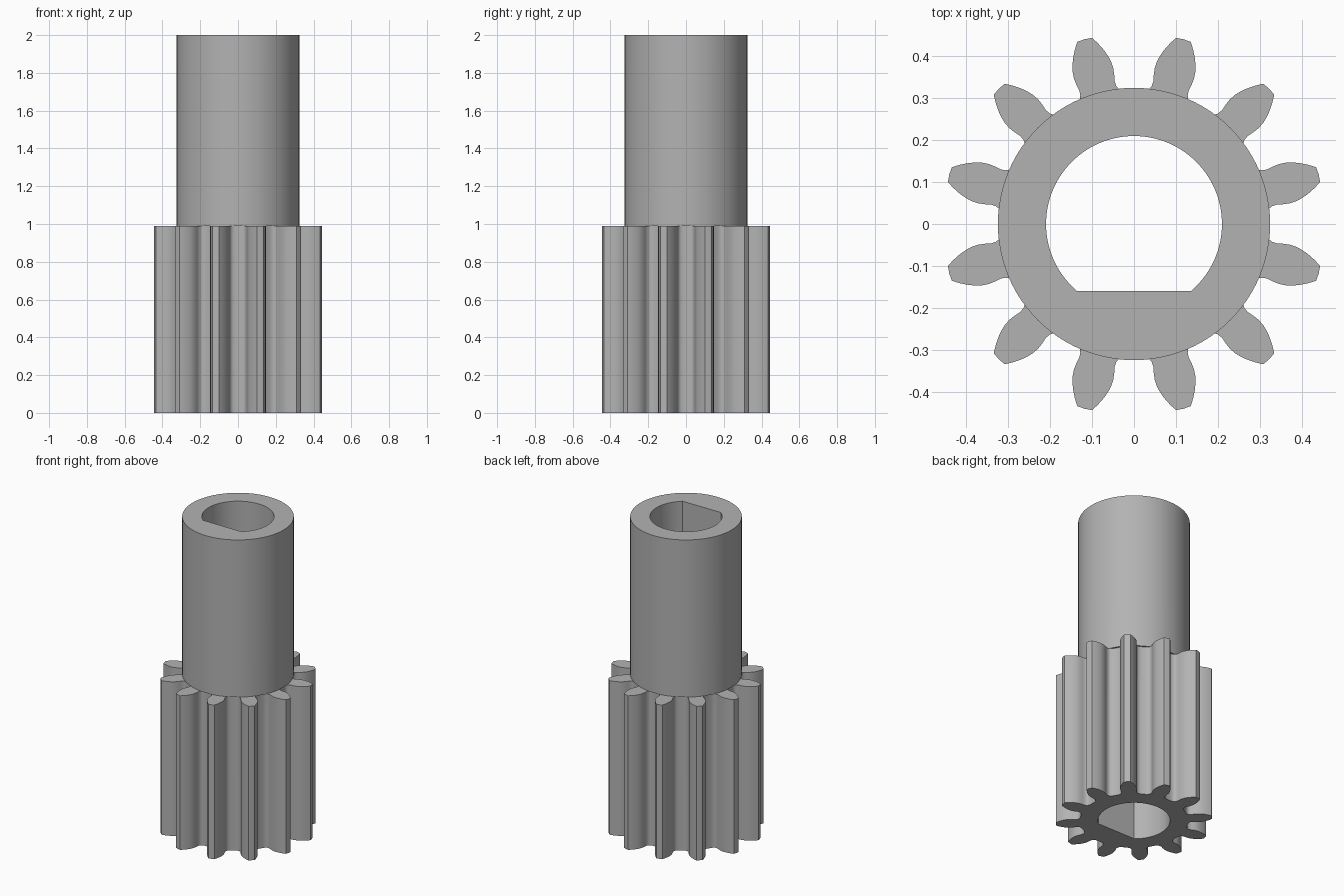
import bpy
import bmesh
from math import cos, sin, pi, asin, radians

TEETH = 12
GEAR_TOP = 0.99
TOP = 2.0
ROOT_R, SHAFT_R, BORE_R = 0.315, 0.325, 0.21
FLAT_Y = -0.16

old = bpy.data.objects.get("Cube")
if old:
    bpy.data.objects.remove(old, do_unlink=True)

steel = bpy.data.materials.new("grey_steel")
steel.use_nodes = True
GREY = (0.45, 0.45, 0.45, 1)
steel.diffuse_color = GREY
steel.node_tree.nodes["Principled BSDF"].inputs["Base Color"].default_value = GREY


def arc(radius, start, end, steps):
    return [(radius * cos(start + (end - start) * i / steps),
             radius * sin(start + (end - start) * i / steps)) for i in range(steps + 1)]


def prism(name, outline, z0, z1):
    """Extrude a closed counter-clockwise outline from z0 to z1."""
    bm = bmesh.new()
    base = bm.faces.new([bm.verts.new((x, y, z0)) for x, y in outline])
    grown = bmesh.ops.extrude_face_region(bm, geom=[base], use_keep_orig=True)
    verts = [g for g in grown["geom"] if isinstance(g, bmesh.types.BMVert)]
    bmesh.ops.translate(bm, verts=verts, vec=(0, 0, z1 - z0))
    bmesh.ops.recalc_face_normals(bm, faces=bm.faces)
    mesh = bpy.data.meshes.new(name)
    bm.to_mesh(mesh)
    bm.free()
    mesh.materials.append(steel)
    obj = bpy.data.objects.new(name, mesh)
    bpy.context.collection.objects.link(obj)
    return obj


def combine(target, other, operation):
    """Apply a boolean and discard the helper solid."""
    bpy.ops.object.select_all(action='DESELECT')
    target.select_set(True)
    bpy.context.view_layer.objects.active = target
    mod = target.modifiers.new(operation, 'BOOLEAN')
    mod.object, mod.operation, mod.solver = other, operation, 'EXACT'
    bpy.ops.object.modifier_apply(modifier=mod.name)
    bpy.data.objects.remove(other, do_unlink=True)


# One tooth flank: distance from the axis, half width
flank = [(0.314, 0.054), (0.321, 0.048), (0.329, 0.0445), (0.34, 0.0435),
         (0.355, 0.0465), (0.372, 0.0485), (0.388, 0.0475), (0.402, 0.0445),
         (0.42, 0.038), (0.438, 0.029), (0.455, 0.0185)]
tooth = [(u, -v) for u, v in flank] + [(0.4565, 0)] + flank[::-1]

# Toothed outline with short root arcs between the teeth
outline = []
half_root = asin(flank[0][1] / ROOT_R)
for k in range(TEETH):
    a = 2 * pi * (k + 0.5) / TEETH
    outline += [(u * cos(a) - v * sin(a), u * sin(a) + v * cos(a)) for u, v in tooth]
    outline += arc(ROOT_R, a + half_root, a + 2 * pi / TEETH - half_root, 4)[1:-1]
gear = prism("pinion_gear_with_shaft", outline, 0, GEAR_TOP)

# Plain round shaft
shaft = prism("shaft", arc(SHAFT_R, 0, 2 * pi, 96)[:-1], GEAR_TOP, TOP)
combine(gear, shaft, 'UNION')

# D-shaped through bore, flat toward the front
flat = asin(FLAT_Y / BORE_R)
bore = prism("bore_cutter", arc(BORE_R, flat, pi - flat, 72), -0.1, TOP + 0.1)
bore.hide_render = True
combine(gear, bore, 'DIFFERENCE')

bpy.ops.object.shade_smooth_by_angle(angle=radians(30))
